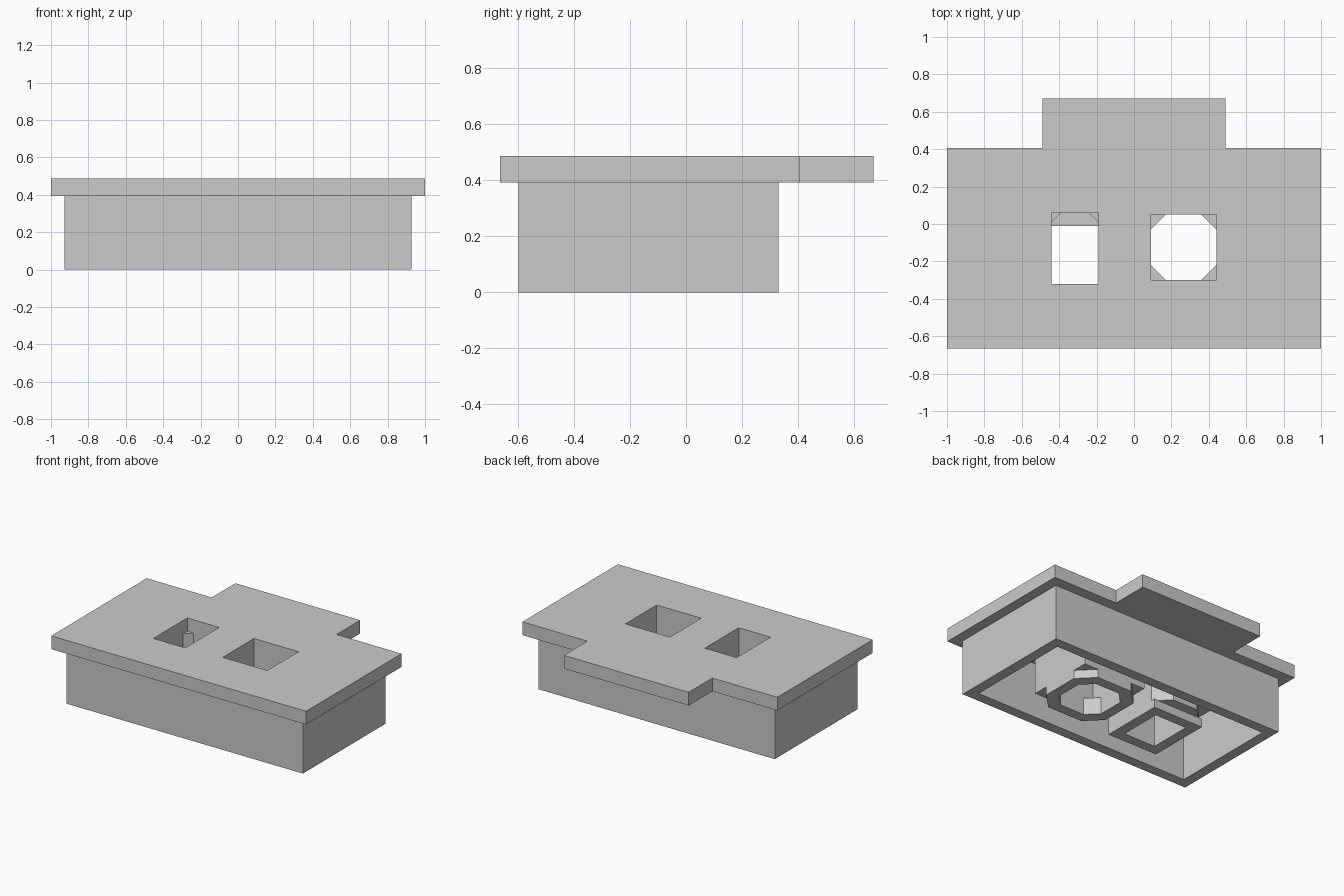
import bpy
import bmesh

cube = bpy.data.objects.get("Cube")
if cube:
    bpy.data.objects.remove(cube, do_unlink=True)

# Single plain grey
grey = bpy.data.materials.new("light_grey")
grey.use_nodes = True
COLOUR = (0.6, 0.6, 0.6, 1)
grey.diffuse_color = COLOUR
grey.node_tree.nodes["Principled BSDF"].inputs["Base Color"].default_value = COLOUR


def rect(x0, x1, y0, y1, front=0, back=0):
    """Rectangle outline with optional chamfers on the front and back corners."""
    pts = []
    for x, y, sx, sy, c in ((x0, y0, 1, 1, front), (x1, y0, -1, 1, front),
                            (x1, y1, -1, -1, back), (x0, y1, 1, -1, back)):
        if c == 0:
            pts.append((x, y))
            continue
        pair = [(x, y + sy * c), (x + sx * c, y)]
        pts += pair if sx == sy else pair[::-1]
    return pts


def grow(box, d):
    x0, x1, y0, y1 = box
    return (x0 - d, x1 + d, y0 - d, y1 + d)


def slab(bm, z0, z1, *loops):
    """Fill an outline, with holes, and extrude it from z0 to z1."""
    edges = []
    for loop in loops:
        vs = [bm.verts.new((x, y, z0)) for x, y in loop]
        edges += [bm.edges.new((vs[i - 1], vs[i])) for i in range(len(vs))]
    filled = bmesh.ops.triangle_fill(bm, edges=edges, use_beauty=True, normal=(0, 0, -1))
    faces = [g for g in filled["geom"] if isinstance(g, bmesh.types.BMFace)]
    top = bmesh.ops.extrude_face_region(bm, geom=faces, use_keep_orig=True)
    for v in top["geom"]:
        if isinstance(v, bmesh.types.BMVert):
            v.co.z = z1


def part(name, layers):
    bm = bmesh.new()
    for layer in layers:
        slab(bm, *layer)
    bmesh.ops.recalc_face_normals(bm, faces=bm.faces)
    mesh = bpy.data.meshes.new(name)
    bm.to_mesh(mesh)
    bm.free()
    mesh.materials.append(grey)
    bpy.context.collection.objects.link(bpy.data.objects.new(name, mesh))


TOP, PLATE, LEDGE, STEP = 0.487, 0.393, 0.12, 0.06
WALL = 0.073

# Hole sizes
wide = (0.09, 0.44, -0.30, 0.05)
slot = (-0.44, -0.19, -0.32, 0.06)
slot_low = (-0.44, -0.19, -0.32, -0.01)

# Top plate with rear tab and two openings
outline = [(-1, -0.665), (1, -0.665), (1, 0.405), (0.49, 0.405),
           (0.49, 0.67), (-0.49, 0.67), (-0.49, 0.405), (-1, 0.405)]
part("top_plate", [(PLATE, TOP, outline, rect(*wide), rect(*slot))])

# Hollow body below the plate
body = (-0.928, 0.928, -0.598, 0.33)
part("body_walls", [(0, PLATE, rect(*body), rect(*grow(body, -WALL)))])

# Socket that narrows from square to octagon
square_out = rect(*grow(wide, WALL))
octagon_out = rect(*grow(wide, WALL), 0.11, 0.11)
octagon_in = rect(*wide, 0.08, 0.08)
part("octagon_socket", [
    (LEDGE, PLATE, square_out, rect(*wide)),
    (STEP, LEDGE, square_out, octagon_in),
    (0, STEP, octagon_out, octagon_in)])

# Rectangular socket with chamfered back corners and a ledge
slot_out = rect(*grow(slot, WALL), 0, 0.1)
low_in = rect(*slot_low)
part("rectangular_socket", [
    (LEDGE, PLATE, slot_out, rect(*slot, 0, 0.05)),
    (STEP, LEDGE, slot_out, low_in),
    (0, STEP, rect(*grow(slot_low, WALL)), low_in)])
